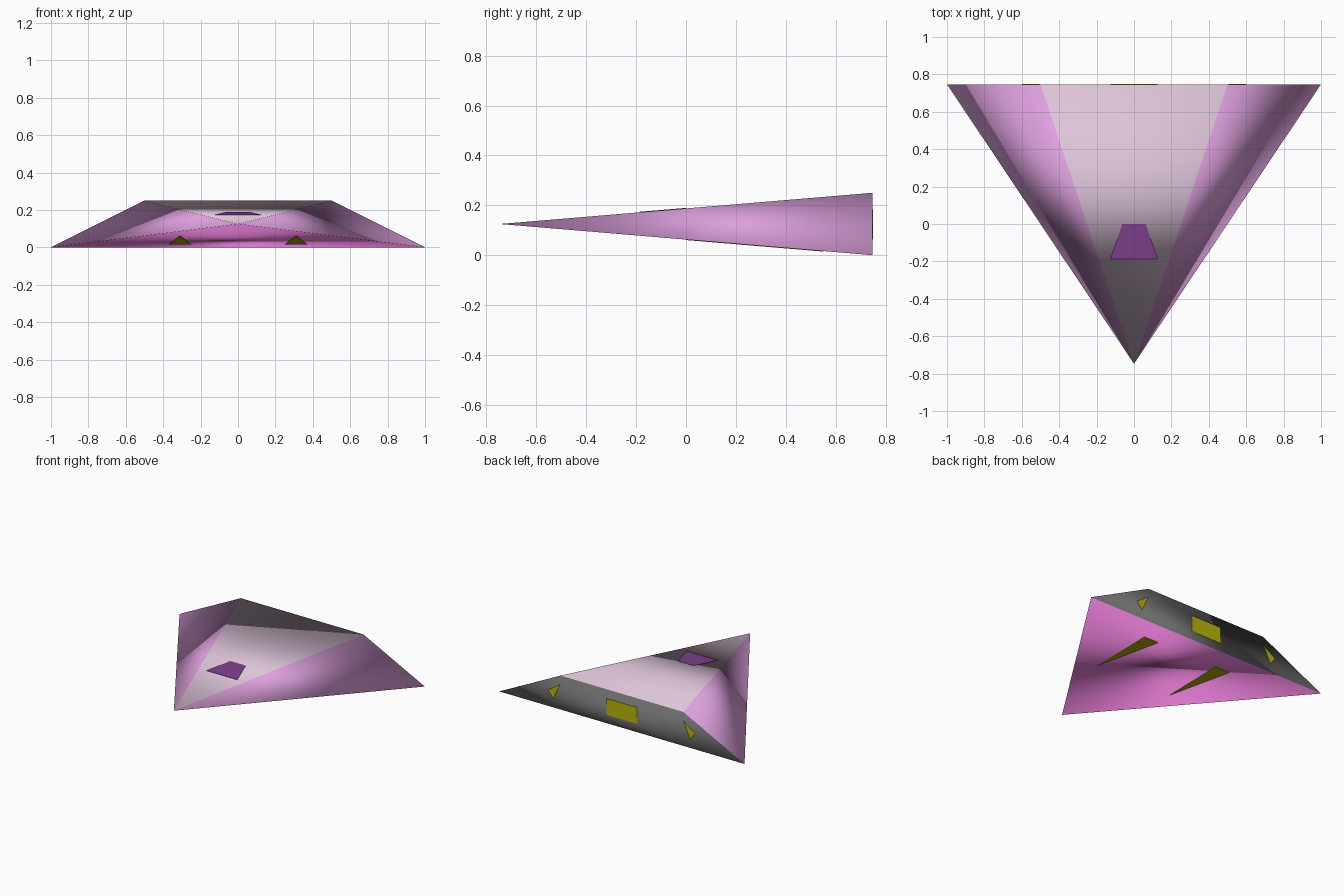
import bpy
import bmesh
from mathutils import Vector

cube = bpy.data.objects.get("Cube")
if cube:
    bpy.data.objects.remove(cube, do_unlink=True)


def material(name, rgb):
    # 8-bit display colour to linear
    lin = [((c / 255 + 0.055) / 1.055) ** 2.4 if c > 10 else c / 255 / 12.92 for c in rgb]
    mat = bpy.data.materials.new(name)
    mat.use_nodes = True
    mat.diffuse_color = (*lin, 1)
    mat.node_tree.nodes["Principled BSDF"].inputs["Base Color"].default_value = (*lin, 1)
    return mat


pale = material("pale_lilac", (220, 196, 216))
plum = material("plum", (221, 160, 221))
orchid = material("orchid_pink", (218, 118, 203))
grey = material("dark_grey", (105, 105, 105))
purple = material("deep_purple", (128, 64, 142))
yellow = material("olive_yellow", (184, 180, 10))

# Main dimensions
BACK = 0.747
NOSE_Z = 0.125
HEIGHT = 0.25


def make_object(name, bm, mats):
    bmesh.ops.recalc_face_normals(bm, faces=bm.faces)
    mesh = bpy.data.meshes.new(name)
    bm.to_mesh(mesh)
    bm.free()
    for mat in mats:
        mesh.materials.append(mat)
    obj = bpy.data.objects.new(name, mesh)
    bpy.context.collection.objects.link(obj)
    return obj


# Wedge hull: a trapezium tail drawn to a point at the nose, softly shaded throughout
bm = bmesh.new()
tail = [bm.verts.new((x, BACK, z)) for x, z in
        ((-1, 0), (1, 0), (0.5, HEIGHT), (-0.5, HEIGHT))]
nose = bm.verts.new((0, -BACK, NOSE_Z))
bm.faces.new(tail)
for i in range(4):
    bm.faces.new((tail[i], tail[(i + 1) % 4], nose))
bmesh.ops.recalc_face_normals(bm, faces=bm.faces)
for f in bm.faces:
    f.smooth = True
    n = f.normal
    if n.y > 0.9:
        f.material_index = 3      # tail
    elif n.z > 0.95:
        f.material_index = 0      # deck
    elif n.z < -0.9:
        f.material_index = 2      # belly
    else:
        f.material_index = 1      # flanks
make_object("hull", bm, [pale, plum, orchid, grey])


def plate(name, points, mat, normal):
    """Thin flat panel resting on the hull surface."""
    bm = bmesh.new()
    n = Vector(normal).normalized()
    face = bm.faces.new([bm.verts.new(Vector(p) - n * 0.001) for p in points])
    top = bmesh.ops.extrude_face_region(bm, geom=[face])["geom"]
    bmesh.ops.translate(bm, vec=n * 0.003,
                        verts=[v for v in top if isinstance(v, bmesh.types.BMVert)])
    if face.is_valid and not any(len(e.link_faces) > 1 for e in face.edges):
        bm.faces.new(reversed(face.verts[:]))
    make_object(name, bm, [mat])


def along(y):
    return (y + BACK) / (2 * BACK)


def deck(x, y):
    return (x, y, NOSE_Z + (HEIGHT - NOSE_Z) * along(y))


def belly(x, y):
    return (x, y, NOSE_Z * (1 - along(y)))


slope = NOSE_Z / (2 * BACK)

# Cockpit window on the deck
plate("cockpit_window",
      [deck(-0.125, -0.187), deck(0.125, -0.187), deck(0.0625, 0), deck(-0.0625, 0)],
      purple, (0, -slope, 1))

# Main engine panel on the tail
plate("main_engine",
      [(x, BACK, z) for x, z in
       ((-0.125, 0.0625), (0.125, 0.0625), (0.125, 0.182), (-0.125, 0.182))],
      yellow, (0, 1, 0))

# Paired side engines and belly fins
for side, s in (("left", 1), ("right", -1)):
    plate(side + "_side_engine",
          [(s * x, BACK, z) for x, z in ((0.505, 0.183), (0.6, 0.118), (0.558, 0.066))],
          yellow, (0, 1, 0))
    plate(side + "_belly_marker",
          [belly(s * x, y) for x, y in ((0.31, 0), (0.37, 0.55), (0.25, 0.55))],
          yellow, (0, -slope, -1))
